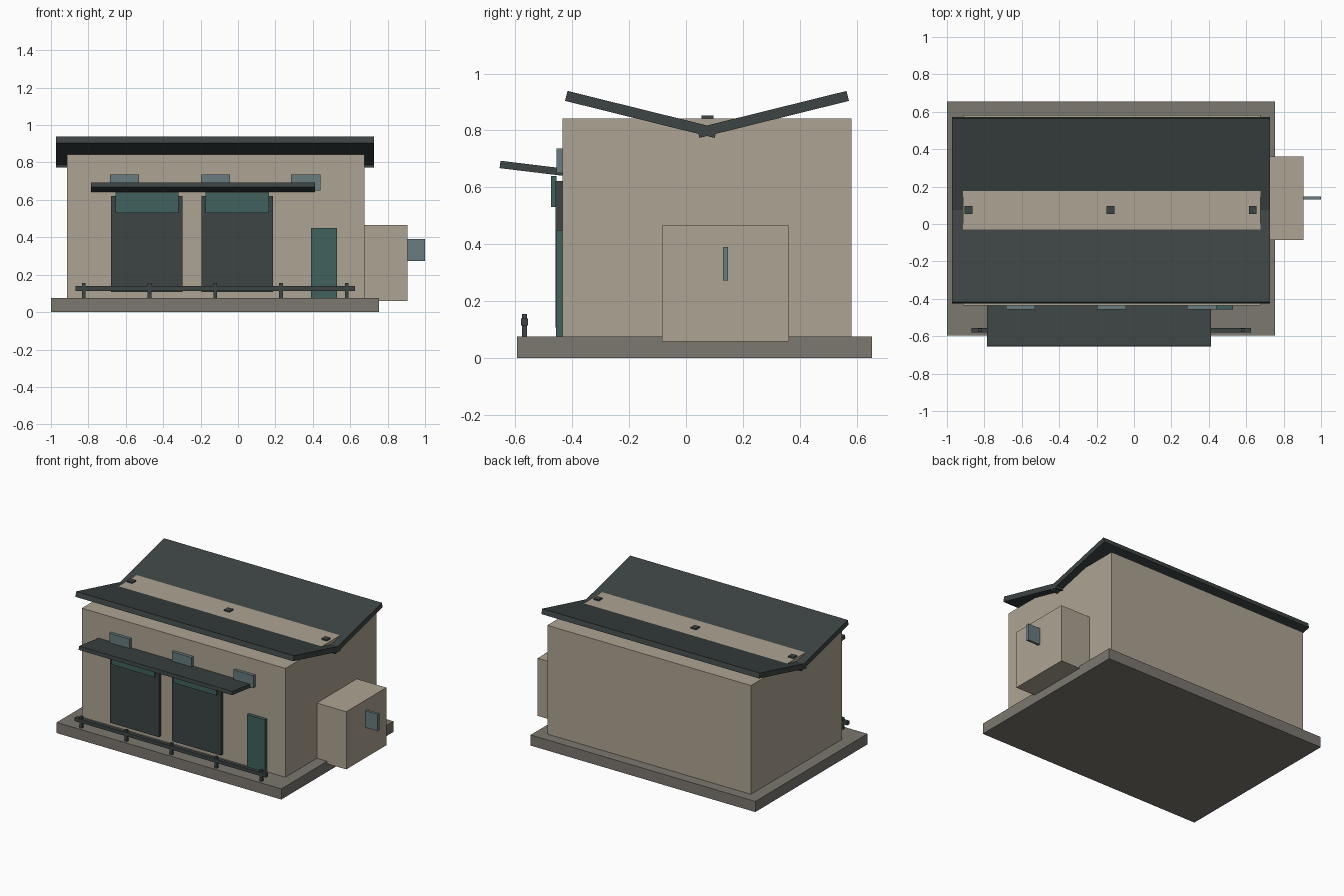
import bpy
from math import radians
from mathutils import Matrix, Vector

if "Cube" in bpy.data.objects:
    bpy.data.objects.remove(bpy.data.objects["Cube"])


def material(name, rgb):
    m = bpy.data.materials.new(name)
    m.diffuse_color = (*rgb, 1)
    m.use_nodes = True
    m.node_tree.nodes["Principled BSDF"].inputs["Base Color"].default_value = m.diffuse_color
    return m


WALL = material("wall_plaster", (0.42, 0.37, 0.29))
DARK = material("dark_metal", (0.045, 0.058, 0.056))
TEAL = material("teal_paint", (0.05, 0.12, 0.11))
GLASS = material("window_glass", (0.14, 0.20, 0.215))
STONE = material("foundation_stone", (0.20, 0.185, 0.16))


def box(name, x, y, z, mat, tilt=0.0):
    """Box from (min, max) ranges, optionally tilted about the x axis."""
    size = [r[1] - r[0] for r in (x, y, z)]
    centre = Vector([(r[0] + r[1]) / 2 for r in (x, y, z)])
    bpy.ops.mesh.primitive_cube_add(size=1)
    ob = bpy.context.object
    ob.name = name
    ob.data.transform(Matrix.Diagonal((*size, 1)))
    ob.location = centre
    ob.rotation_euler.x = radians(tilt)
    ob.data.materials.append(mat)
    return ob


def around(c, half):
    return (c - half, c + half)


# Foundation and main volumes
box("foundation", (-1, 0.755), (-0.595, 0.655), (0, 0.075), STONE)
box("main_hall", (-0.915, 0.675), (-0.435, 0.583), (0.07, 0.843), WALL)
box("side_annex", (0.66, 0.905), (-0.085, 0.362), (0.058, 0.465), WALL)
box("annex_window", (0.81, 1.0), (0.13, 0.148), (0.272, 0.39), GLASS)

# Butterfly roof: two slabs mirrored about the valley
VALLEY = 0.074
for side, name in ((-1, "front_roof"), (1, "back_roof")):
    box(name, (-0.972, 0.728), around(VALLEY + side * 0.232, 0.271),
        around(0.8565, 0.018), DARK, tilt=side * 13.9)

# Vents along the valley
for i, x in enumerate((-0.885, -0.125, 0.635)):
    box(f"roof_vent_{i + 1}", around(x, 0.021), around(0.075, 0.021), (0.815, 0.852), DARK)

# Front canopy
box("front_canopy", (-0.785, 0.412), around(-0.543, 0.112), around(0.667, 0.013), DARK, tilt=-6.9)

# Bay doors with header panels
for i, x in enumerate((-0.487, -0.004)):
    box(f"bay_door_{i + 1}", around(x, 0.191), (-0.459, -0.43), (0.107, 0.622), DARK)
    box(f"bay_header_{i + 1}", around(x, 0.169), (-0.475, -0.455), (0.53, 0.64), TEAL)

# Entry door
box("entry_door", (0.39, 0.53), (-0.457, -0.43), (0.075, 0.45), TEAL)

# High windows
for i, x in enumerate((-0.607, -0.12, 0.362)):
    box(f"high_window_{i + 1}", around(x, 0.078), (-0.456, -0.43), (0.65, 0.736), GLASS)

# Front railing
box("guard_rail", (-0.87, 0.625), around(-0.568, 0.012), (0.114, 0.139), DARK)
for i in range(5):
    box(f"rail_post_{i + 1}", around(-0.825 + i * 0.3515, 0.01),
        around(-0.568, 0.009), (0.07, 0.155), DARK)
